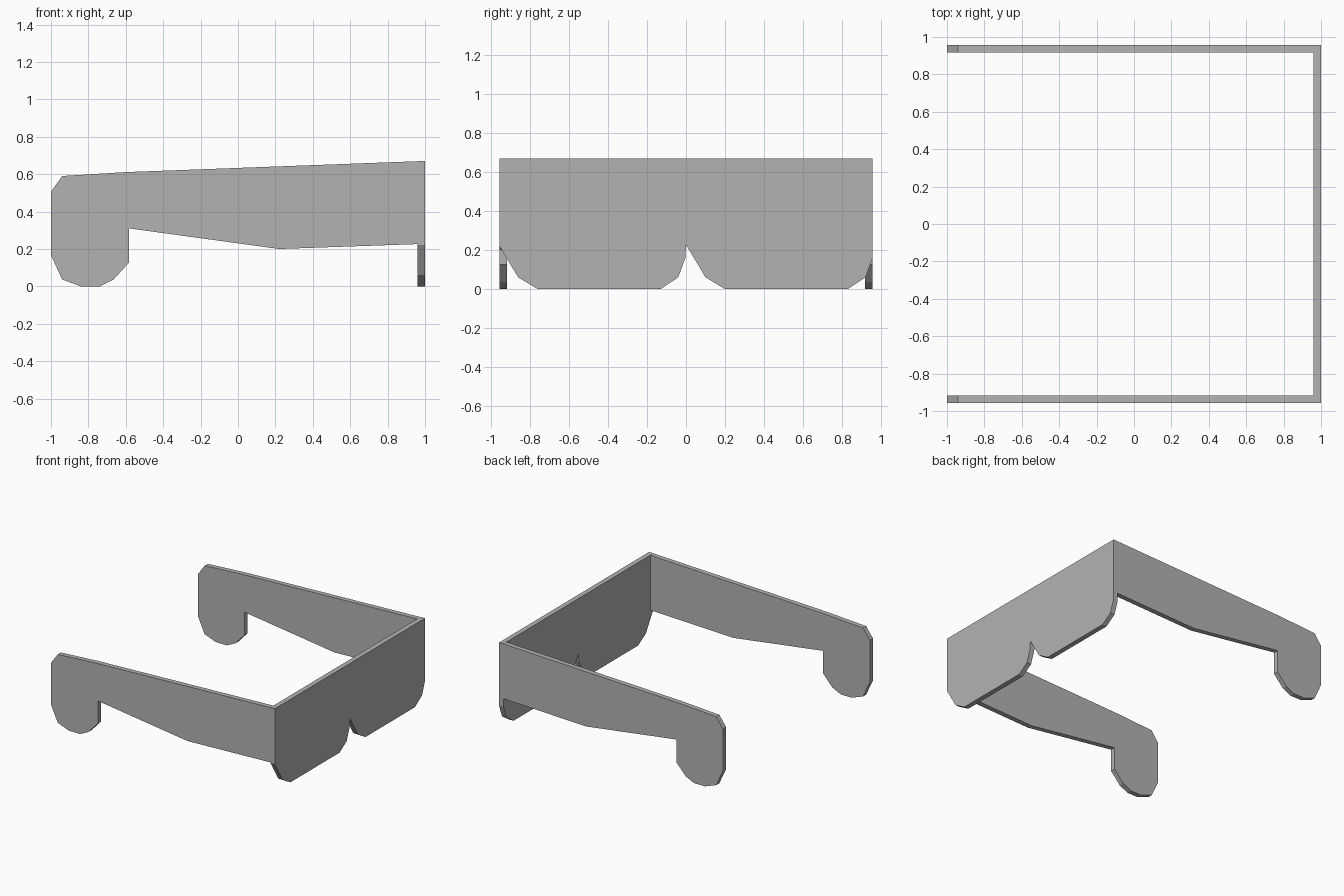
import bpy
import bmesh
from mathutils import Vector

if "Cube" in bpy.data.objects:
    bpy.data.objects.remove(bpy.data.objects["Cube"])

T = 0.04      # sheet thickness
W = 0.957     # half width across the arms

grey = bpy.data.materials.new("grey")
grey.diffuse_color = (0.45, 0.45, 0.45, 1)
grey.use_nodes = True
grey.node_tree.nodes["Principled BSDF"].inputs["Base Color"].default_value = grey.diffuse_color


def plate(name, outline, to_3d, offset):
    """Extrude a flat outline into a plate."""
    bm = bmesh.new()
    face = bm.faces.new([bm.verts.new(to_3d(a, b)) for a, b in outline])
    ext = bmesh.ops.extrude_face_region(bm, geom=[face], use_keep_orig=True)
    moved = [v for v in ext["geom"] if isinstance(v, bmesh.types.BMVert)]
    bmesh.ops.translate(bm, verts=moved, vec=Vector(offset))
    bmesh.ops.recalc_face_normals(bm, faces=bm.faces)
    mesh = bpy.data.meshes.new(name)
    bm.to_mesh(mesh)
    bm.free()
    mesh.materials.append(grey)
    obj = bpy.data.objects.new(name, mesh)
    bpy.context.collection.objects.link(obj)
    return obj


# Lens panel with a nose notch, outline in (y, z)
lens = [(-W, 0.67), (-W, 0.222), (-0.86, 0.06), (-0.76, 0), (-0.13, 0),
        (-0.04, 0.06), (-0.003, 0.16), (0, 0.227), (0.1, 0.06), (0.2, 0),
        (0.83, 0), (0.92, 0.06), (W, 0.16), (W, 0.67)]
plate("lens_panel", lens, lambda y, z: (1 - T, y, z), (T, 0, 0))

# Side arms with hooked ear tips, outline in (x, z)
arm = [(1 - T, 0.669), (-0.6, 0.611), (-0.94, 0.59), (-1, 0.507),
       (-1, 0.167), (-0.94, 0.037), (-0.84, 0), (-0.74, 0), (-0.665, 0.037),
       (-0.583, 0.127), (-0.583, 0.31), (0.22, 0.2), (1 - T, 0.226)]
for name, s in (("front_arm", -1), ("back_arm", 1)):
    plate(name, arm, lambda x, z: (x, s * W, z), (0, -s * T, 0))
